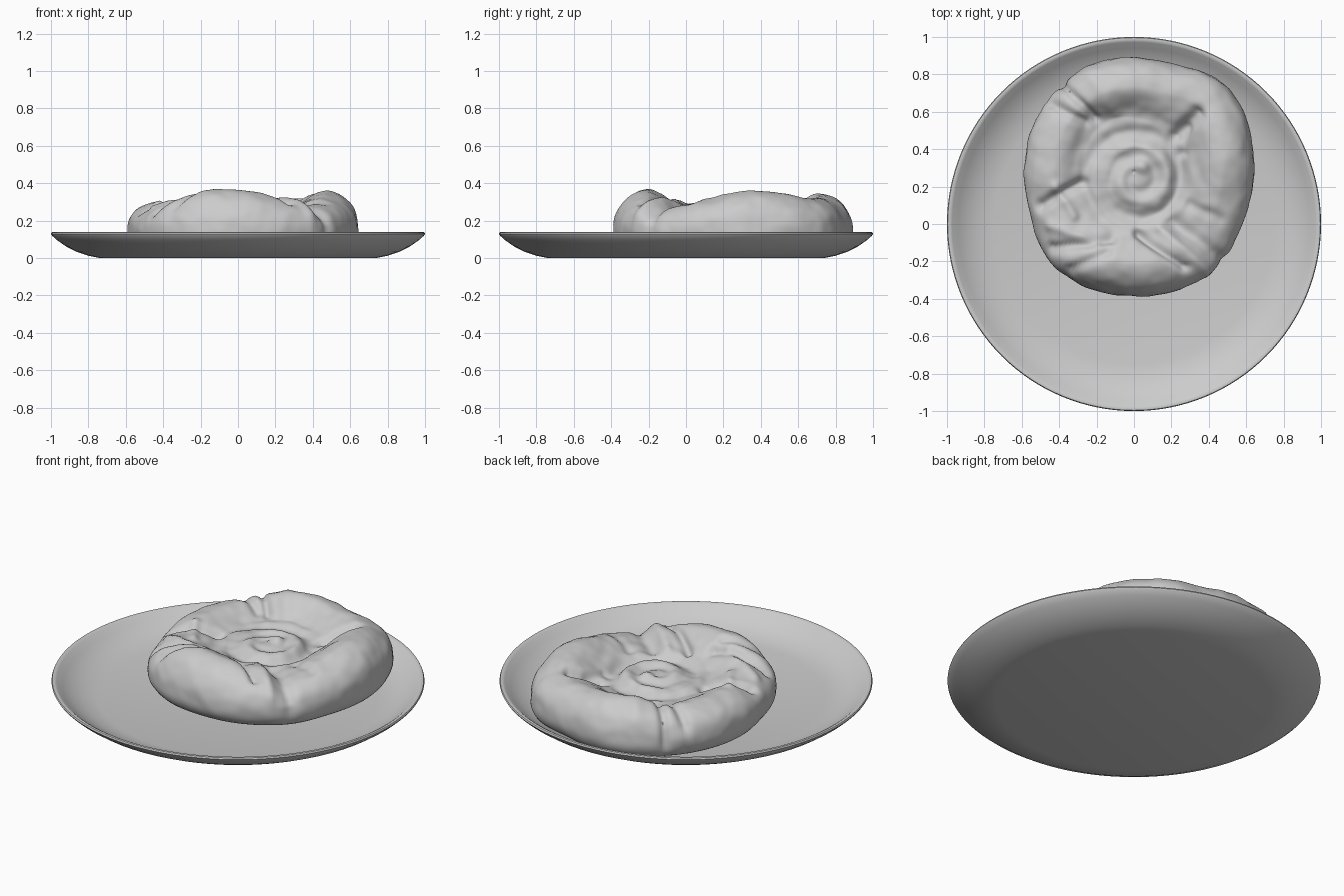
import bpy, bmesh, math
from mathutils import Vector, noise

cube = bpy.data.objects.get("Cube")
if cube:
    bpy.data.objects.remove(cube, do_unlink=True)

clay = bpy.data.materials.new("plain grey")
clay.use_nodes = True
clay.diffuse_color = (0.6, 0.6, 0.6, 1)
clay.node_tree.nodes["Principled BSDF"].inputs["Base Color"].default_value = (0.6, 0.6, 0.6, 1)


def finish(bm, name, angle):
    mesh = bpy.data.meshes.new(name)
    bm.to_mesh(mesh)
    bm.free()
    mesh.materials.append(clay)
    obj = bpy.data.objects.new(name, mesh)
    bpy.context.collection.objects.link(obj)
    bpy.ops.object.select_all(action='DESELECT')
    obj.select_set(True)
    bpy.context.view_layer.objects.active = obj
    bpy.ops.object.shade_smooth_by_angle(angle=math.radians(angle))
    return obj


def loft(rings, start, end):
    """Skin closed rings of points, with a pole at either end."""
    bm = bmesh.new()
    loops = [[bm.verts.new(p) for p in ring] for ring in rings]
    first, last = bm.verts.new(start), bm.verts.new(end)
    n = len(loops[0])
    for i in range(n):
        j = (i + 1) % n
        for a, b in zip(loops, loops[1:]):
            bm.faces.new((a[i], b[i], b[j], a[j]))
        bm.faces.new((first, loops[0][i], loops[0][j]))
        bm.faces.new((last, loops[-1][j], loops[-1][i]))
    bmesh.ops.recalc_face_normals(bm, faces=bm.faces)
    return bm


def around(table, angle):
    """Smooth periodic interpolation of evenly spaced values."""
    n = len(table)
    t = (angle / math.tau * n) % n
    i, f = int(t), t - int(t)
    a, b, c, d = (table[(i + k) % n] for k in (-1, 0, 1, 2))
    return b + f / 2 * (c - a + f * (2 * a - 5 * b + 4 * c - d + f * (3 * (b - c) + d - a)))


def smooth(lo, hi, x):
    t = min(1, max(0, (x - lo) / (hi - lo)))
    return t * t * (3 - 2 * t)


# Plate: lathed dish with a thin rounded rim
dish = [(0.74, 0), (0.8, 0.012), (0.86, 0.032), (0.92, 0.062), (0.97, 0.097),
        (0.995, 0.12), (1, 0.129), (0.996, 0.137), (0.985, 0.139), (0.972, 0.132),
        (0.94, 0.105), (0.89, 0.074), (0.83, 0.05), (0.75, 0.034)]
turns = [math.tau * i / 128 for i in range(128)]
plate = loft([[(r * math.cos(a), r * math.sin(a), z) for a in turns] for r, z in dish],
             (0, 0, 0), (0, 0, 0.034))
finish(plate, "plate", 40)

# Pastry: folded ring of dough around a shallow swirled filling
MID = Vector((0, 0.28, 0))
OUTLINE = [.645, .66, .675, .615, .61, .615, .6, .59, .59, .6, .655, .67, .665, .675, .675, .64]
CREST = [.355, .35, .325, .32, .335, .335, .3, .3, .3, .28, .3, .355, .36, .33, .275, .315]
INNER = [.27, .27, .29, .3, .31, .33, .32, .31, .3, .28, .27, .28, .29, .29, .28, .27]


def filling(x, y):
    """Height of the coiled centre."""
    dx, dy = x - 0.02, y - 0.24
    r, a = math.hypot(dx, dy), math.atan2(dy, dx)
    coil = 0.012 * math.cos(math.tau * (r / 0.14 - a / math.tau - 0.1)) * smooth(0.02, 0.1, r)
    disc = 0.022 * (1 - smooth(0.16, 0.22, r))
    nub = 0.022 * math.exp(-((x - 0.05) ** 2 + (y - 0.32) ** 2) / 0.002)
    return 0.238 + coil * (1 - smooth(0.25, 0.36, r)) + disc + nub


def ring(step):
    """One loop of the dough; step runs 0 centre, 1 crest, 2 widest, 3 base."""
    pts = []
    for i in range(220):
        a = math.tau * i / 220
        out, top, inner = (around(t, a) for t in (OUTLINE, CREST, INNER))
        peak = out * 0.72
        way = Vector((math.cos(a), math.sin(a), 0))
        if step <= 1:
            r = peak * step
            p = MID + way * r
            low = filling(p.x, p.y)
            rise = smooth(inner * 0.92, peak * 1.04, r) ** 0.75
            p.z = low + (top - low) * rise
        elif step <= 2:
            q = (step - 1) * math.pi / 2
            p = MID + way * (peak + (out - peak) * math.sin(q))
            p.z = 0.14 + (top - 0.14) * math.cos(q) ** 0.85
        else:
            q = (step - 2) * math.pi / 2
            p = MID + way * (out - out * 0.12 * (1 - math.cos(q)))
            p.z = 0.14 - 0.095 * math.sin(q)
        pts.append(p)
    return pts


steps = [i / 50 for i in range(1, 50)] + [1 + i / 24 for i in range(25)] + [2 + i / 8 for i in range(1, 9)]
dough = loft([ring(s) for s in steps], MID + Vector((0, 0, 0.25)), MID + Vector((0, 0, 0.045)))

# Pleats: start, end, width, height (negative cuts a crease, positive a ridge)
PLEATS = [((.02, -.05), (.27, -.23), .022, -.035), ((.2, .02), (.46, -.18), .035, -.025),
          ((.14, -.03), (.38, -.24), .03, .022), ((.3, .1), (.46, .03), .03, -.014),
          ((-.44, -.13), (-.12, -.08), .028, -.032), ((-.45, -.01), (-.2, -.1), .024, .014),
          ((-.34, -.24), (-.14, -.15), .025, -.02), ((-.5, .1), (-.28, .22), .028, -.03),
          ((-.42, .2), (-.32, .04), .025, .016), ((-.2, .56), (-.38, .74), .022, -.028),
          ((-.25, .54), (-.44, .64), .025, -.022), ((-.1, .6), (-.24, .8), .04, .01),
          ((.22, .47), (.34, .59), .035, -.045), ((.26, .38), (.28, .5), .025, -.02)]


def pleat_offset(p):
    total = 0
    for start, end, width, height in PLEATS:
        a, b = Vector(start), Vector(end)
        t = max(0, min(1, (p.xy - a).dot(b - a) / (b - a).length_squared))
        d = (p.xy - a - (b - a) * t).length / width
        total += height * math.exp(-d * d)
    return total


dough.normal_update()
moves = []
for v in dough.verts:
    ripple = 0.009 * noise.noise(v.co * 7) + 0.004 * noise.noise(v.co * 16)
    moves.append((v, v.normal * (pleat_offset(v.co) + ripple) * smooth(0.05, 0.16, v.co.z)))
for v, shift in moves:
    v.co += shift
finish(dough, "folded_pastry", 70)
